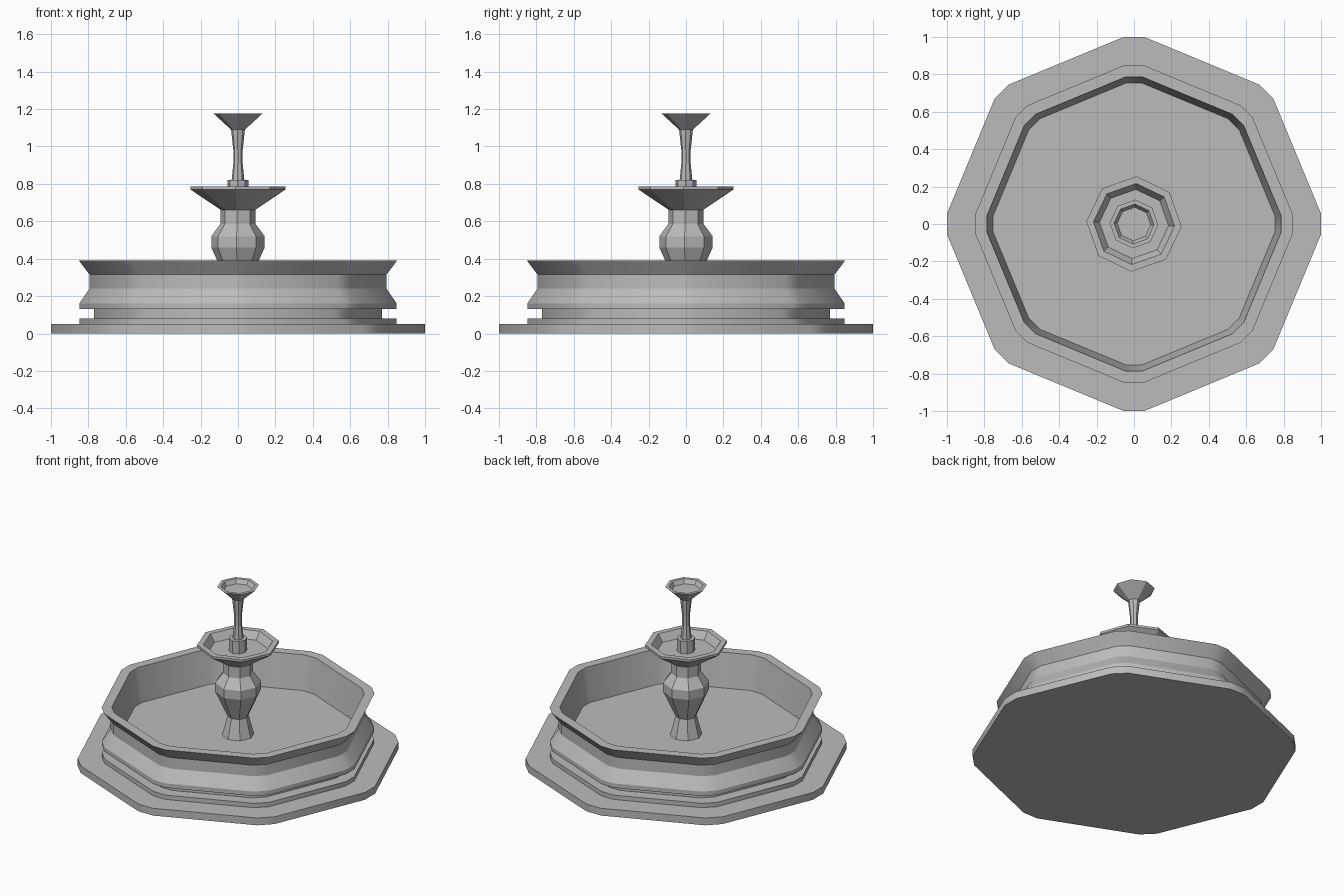
import bpy, bmesh, math

cube = bpy.data.objects.get("Cube")
if cube:
    bpy.data.objects.remove(cube, do_unlink=True)

stone = bpy.data.materials.new("grey stone")
stone.use_nodes = True
GREY = (0.5, 0.5, 0.5, 1)
stone.diffuse_color = GREY
stone.node_tree.nodes["Principled BSDF"].inputs["Base Color"].default_value = GREY


def lathe(name, profile, angles, smooth=False):
    """Sweep a (radius, height) profile round the given angles and cap both ends."""
    bm = bmesh.new()
    rings = [[bm.verts.new((r * math.cos(a), r * math.sin(a), z)) for a in angles]
             for r, z in profile]
    n = len(angles)
    for low, high in zip(rings, rings[1:]):
        for i in range(n):
            j = (i + 1) % n
            bm.faces.new((low[i], low[j], high[j], high[i]))
    bm.faces.new(rings[0][::-1])
    bm.faces.new(rings[-1])
    mesh = bpy.data.meshes.new(name)
    bm.to_mesh(mesh)
    bm.free()
    mesh.materials.append(stone)
    obj = bpy.data.objects.new(name, mesh)
    bpy.context.collection.objects.link(obj)
    if smooth:
        bpy.ops.object.select_all(action="DESELECT")
        obj.select_set(True)
        bpy.context.view_layer.objects.active = obj
        bpy.ops.object.shade_smooth_by_angle(angle=math.radians(30))
    return obj


# Octagon with clipped corners for the pool, plain turned octagon for the centre
clipped = [math.radians(45 * k + s) for k in range(8) for s in (-3.15, 3.15)]
octagon = [math.radians(45 * k - 3) for k in range(8)]

# Ground slab
lathe("base_slab", [(1.0015, 0), (1.0015, 0.05)], clipped, True)

# Pool wall with foot, groove, moulding, flared rim and sunken floor
lathe("basin", [(0.85, 0.05), (0.85, 0.08), (0.77, 0.08), (0.77, 0.13),
                (0.85, 0.13), (0.85, 0.16), (0.795, 0.24), (0.795, 0.315),
                (0.852, 0.39), (0.788, 0.39), (0.755, 0.16)], clipped, True)

# Vase shaped pedestal
lathe("pedestal", [(0.1, 0.16), (0.066, 0.29), (0.143, 0.46), (0.143, 0.52),
                   (0.095, 0.585), (0.095, 0.66)], octagon)

# Large bowl
lathe("large_bowl", [(0.09, 0.66), (0.255, 0.77), (0.255, 0.785),
                     (0.217, 0.785), (0.185, 0.735)], octagon)

# Collar and slender stem
lathe("stem_collar", [(0.057, 0.735), (0.057, 0.82)], octagon)
lathe("stem", [(0.034, 0.82), (0.025, 0.91), (0.025, 0.98), (0.037, 1.09)], octagon)

# Small top cup
lathe("top_cup", [(0.037, 1.09), (0.13, 1.175), (0.107, 1.175), (0.09, 1.148)], octagon)
